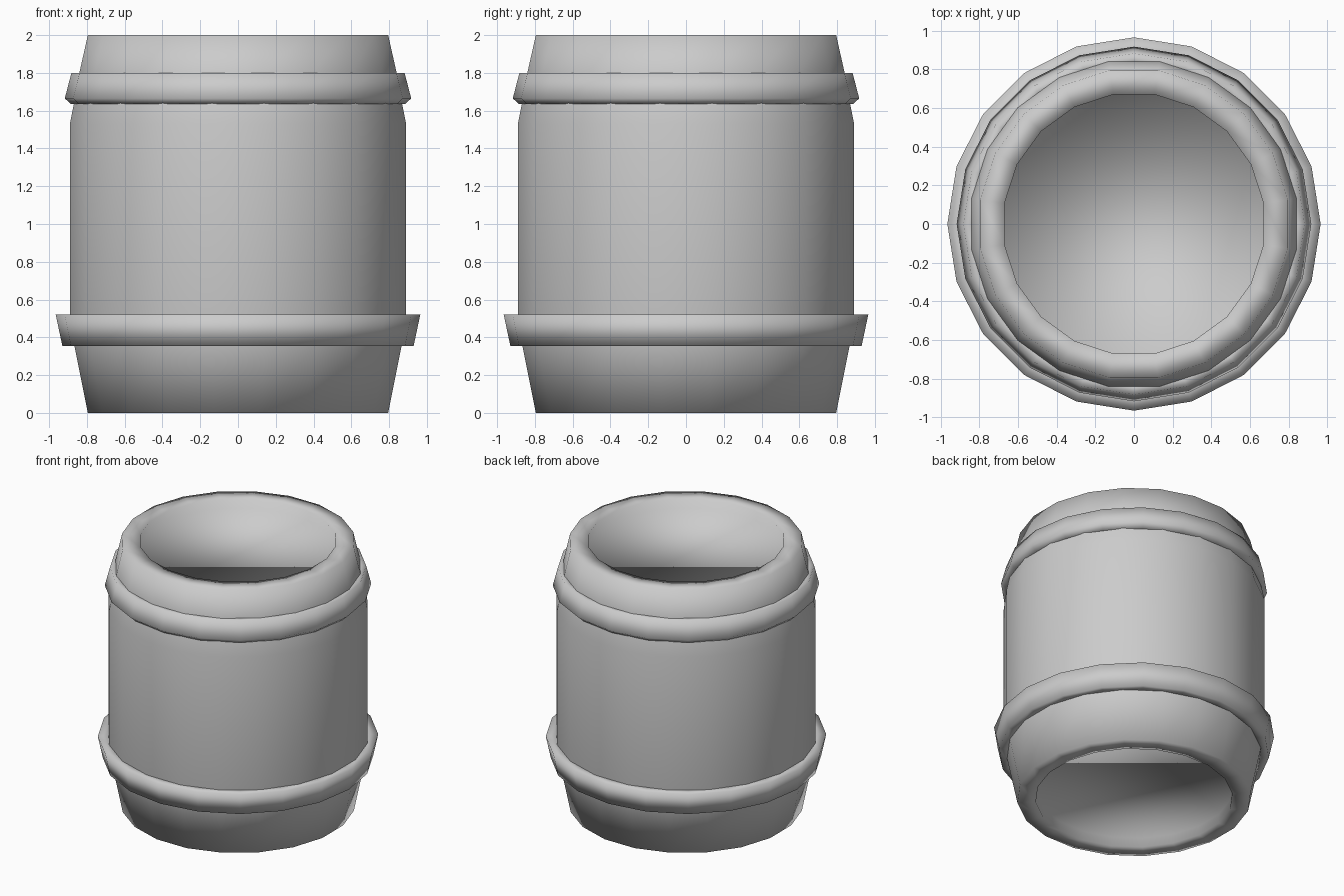
import bpy, bmesh, math

if "Cube" in bpy.data.objects:
    bpy.data.objects.remove(bpy.data.objects["Cube"])

SIDES = 20


def lathe(name, profile, turn=0.0, ring=False):
    """Spin an (r, z) profile round z; ring=True closes it as a hoop, else ends are capped."""
    bm = bmesh.new()
    rows = []
    for r, z in profile:
        rows.append([bm.verts.new((r * math.cos(turn + 2 * math.pi * i / SIDES),
                                   r * math.sin(turn + 2 * math.pi * i / SIDES), z))
                     for i in range(SIDES)])
    pairs = list(zip(rows, rows[1:]))
    if ring:
        pairs.append((rows[-1], rows[0]))
    for a, b in pairs:
        for i in range(SIDES):
            j = (i + 1) % SIDES
            bm.faces.new((a[i], a[j], b[j], b[i]))
    if not ring:
        bm.faces.new(rows[0][::-1])
        bm.faces.new(rows[-1])
    bmesh.ops.recalc_face_normals(bm, faces=bm.faces)
    for f in bm.faces:
        f.smooth = True
    mesh = bpy.data.meshes.new(name)
    bm.to_mesh(mesh)
    bm.free()
    obj = bpy.data.objects.new(name, mesh)
    bpy.context.collection.objects.link(obj)
    return obj


# Barrel body with a shallow recess in each end; flats face the axes
half = math.pi / SIDES
k = 1 / math.cos(half)
body = [(0.67, 0.07), (0.67, 0.0), (0.795, 0.0), (0.865, 0.35), (0.89, 0.5),
        (0.89, 1.53), (0.87, 1.63), (0.84, 1.8), (0.795, 2.0), (0.67, 2.0), (0.67, 1.93)]
lathe("barrel_body", [(r * k, z) for r, z in body], turn=half)

# Lower hoop, flaring upwards
lathe("lower_hoop", [(0.86, 0.355), (0.93, 0.355), (0.965, 0.52), (0.86, 0.52)], ring=True)

# Upper hoop, flaring downwards
lathe("upper_hoop", [(0.82, 1.635), (0.885, 1.635), (0.917, 1.665), (0.882, 1.8), (0.82, 1.8)], ring=True)
